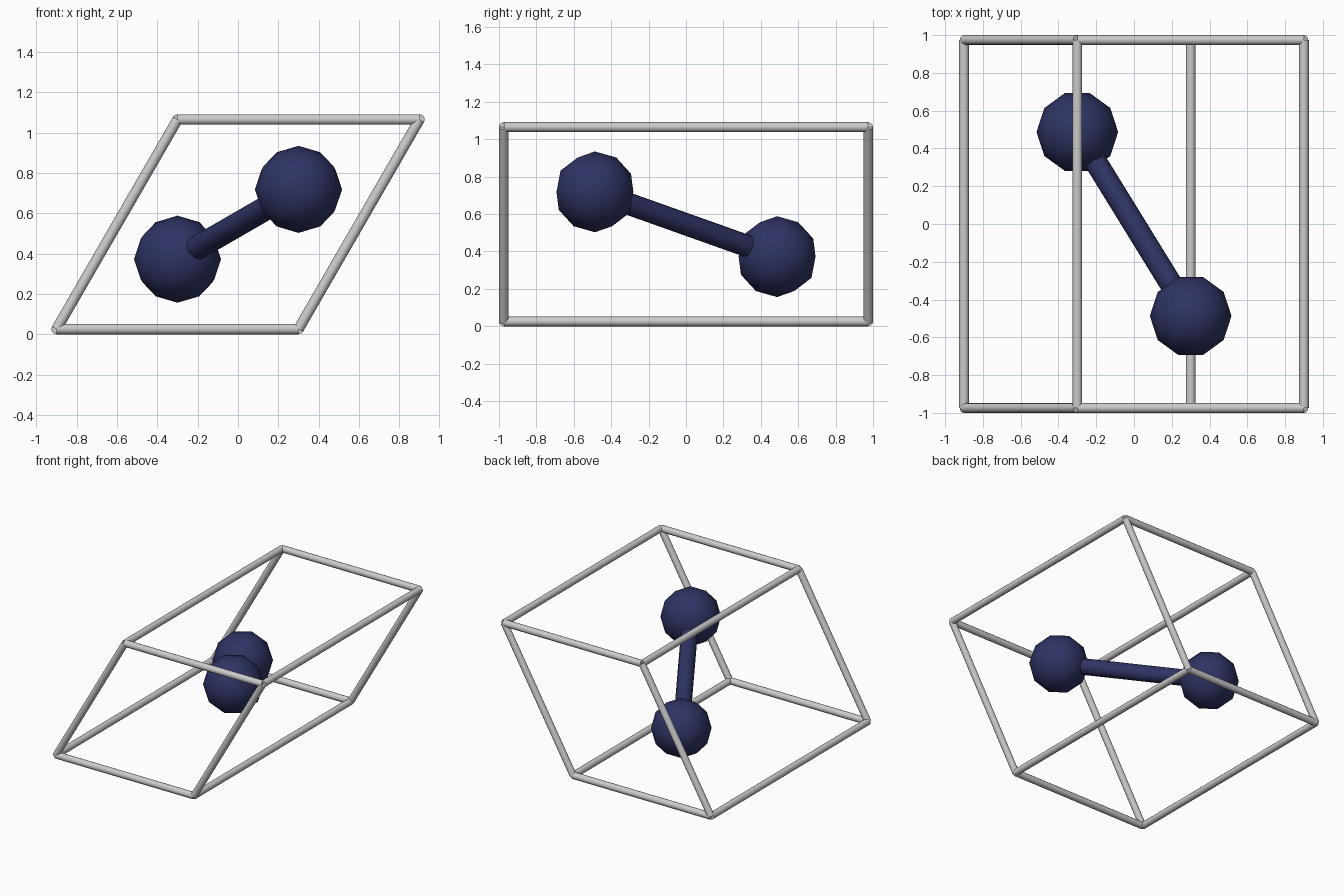
import bpy, math
from mathutils import Vector

if "Cube" in bpy.data.objects:
    bpy.data.objects.remove(bpy.data.objects["Cube"])

A, C, R = 1.2, 1.948, 0.026       # cell side, cell depth, frame rod radius
H = A * math.sin(math.radians(60))

blue = bpy.data.materials.new("dark_blue")
blue.diffuse_color = (0.028, 0.033, 0.125, 1)
blue.use_nodes = True
blue.node_tree.nodes["Principled BSDF"].inputs["Base Color"].default_value = blue.diffuse_color


def smooth(ob, name, mat=None):
    ob.name = name
    if mat:
        ob.data.materials.append(mat)
    bpy.ops.object.shade_smooth_by_angle(angle=math.radians(40))
    return ob


def rod(name, p, q, radius, sides, mat=None):
    p, q = Vector(p), Vector(q)
    d = q - p
    bpy.ops.mesh.primitive_cylinder_add(
        vertices=sides, radius=radius, depth=d.length, location=(p + q) / 2,
        rotation=d.to_track_quat('Z', 'Y').to_euler())
    return smooth(bpy.context.object, name, mat)


def ball(name, p, radius, mat):
    bpy.ops.mesh.primitive_ico_sphere_add(
        subdivisions=2, radius=radius, location=p, rotation=(0, 0, math.pi / 2))
    return smooth(bpy.context.object, name, mat)


def cell(u, v, w):
    """Fractional cell coordinates to model space."""
    return Vector((-0.9 + A * u + A / 2 * v, C * (w - 0.5), R + H * v))


# frame: four parallel rods along each of the three cell directions
for i in (0, 1):
    for j in (0, 1):
        rod(f"frame_width_{i}{j}", cell(0, i, j), cell(1, i, j), R, 12)
        rod(f"frame_slant_{i}{j}", cell(i, 0, j), cell(i, 1, j), R, 12)
        rod(f"frame_depth_{i}{j}", cell(i, j, 0), cell(i, j, 1), R, 12)

# two balls and the stick joining them
back, front = cell(1/3, 1/3, 0.75), cell(2/3, 2/3, 0.25)
ball("back_ball", back, 0.216, blue)
ball("front_ball", front, 0.216, blue)
rod("joining_stick", back, front, 0.06, 12, blue)
